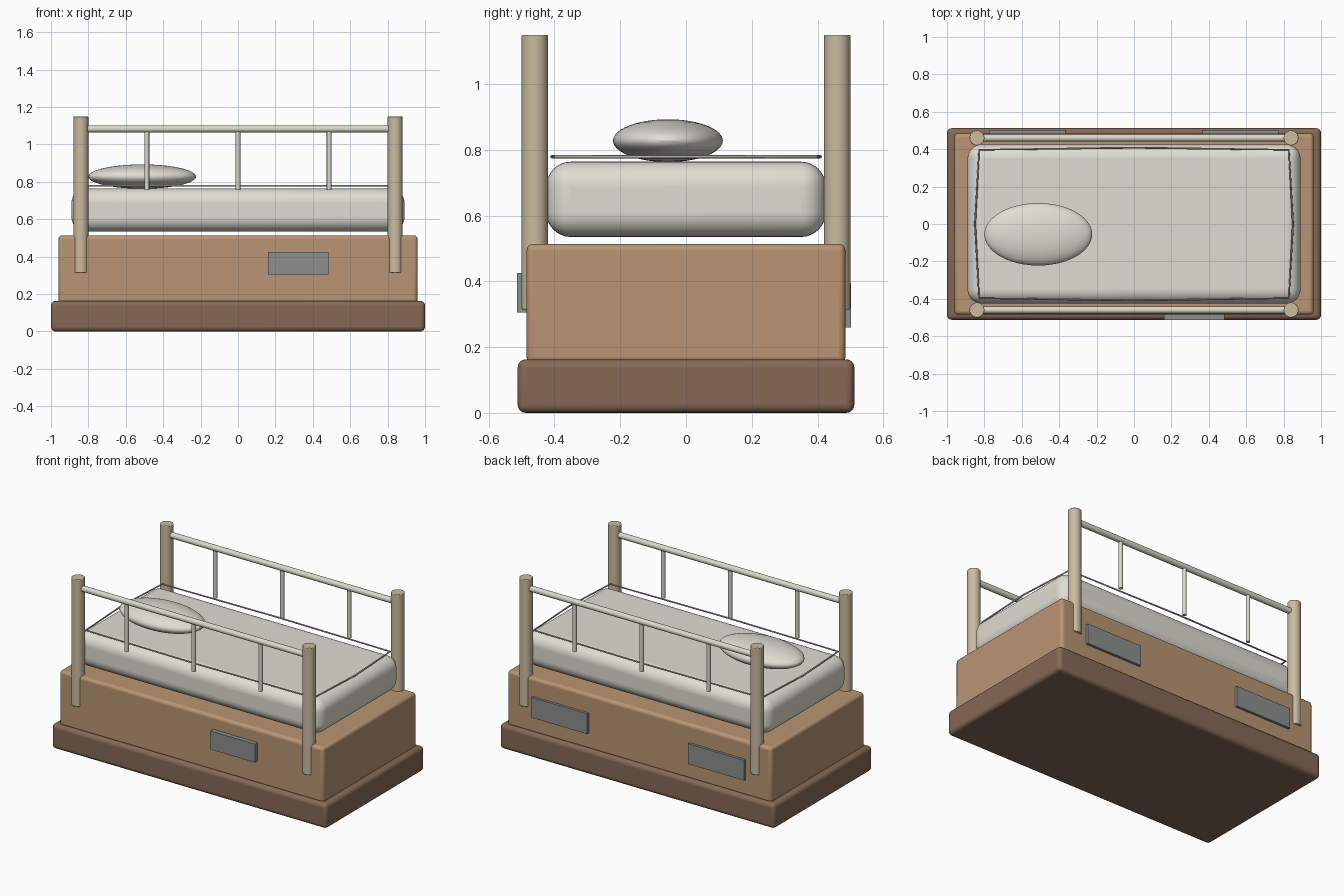
import bpy
from math import pi

cube = bpy.data.objects.get("Cube")
if cube:
    bpy.data.objects.remove(cube, do_unlink=True)


def material(name, srgb):
    color = [c ** 2.2 for c in srgb] + [1]
    mat = bpy.data.materials.new(name)
    mat.use_nodes = True
    mat.diffuse_color = color
    mat.node_tree.nodes["Principled BSDF"].inputs["Base Color"].default_value = color
    return mat


DARK_WOOD = material("dark_wood", (0.52, 0.41, 0.34))
WOOD = material("wood", (0.72, 0.58, 0.45))
PALE_WOOD = material("pale_wood", (0.79, 0.73, 0.62))
FABRIC = material("fabric", (0.87, 0.86, 0.82))
RAIL_PAINT = material("rail_paint", (0.84, 0.85, 0.79))
PIPING = material("piping", (0.70, 0.68, 0.64))
PLATE = material("plate", (0.54, 0.56, 0.55))


def finish(obj, name, mat, bevel=0, segments=3):
    obj.name = name
    obj.data.materials.append(mat)
    if bevel:
        mod = obj.modifiers.new("rounded_edges", "BEVEL")
        mod.width, mod.segments = bevel, segments
        mod.limit_method = "ANGLE"
    bpy.ops.object.shade_smooth_by_angle()
    return obj


def box(name, low, high, mat, bevel=0, segments=3):
    center = [(a + b) / 2 for a, b in zip(low, high)]
    bpy.ops.mesh.primitive_cube_add(size=1, location=center)
    obj = bpy.context.object
    obj.scale = [b - a for a, b in zip(low, high)]
    bpy.ops.object.transform_apply(location=False, rotation=False, scale=True)
    return finish(obj, name, mat, bevel, segments)


def rod(name, center, radius, length, mat, rotation=(0, 0, 0), bevel=0):
    bpy.ops.mesh.primitive_cylinder_add(vertices=32, radius=radius, depth=length,
                                        location=center, rotation=rotation)
    return finish(bpy.context.object, name, mat, bevel, 2)


# Plinth, body and mattress
box("plinth", (-1, -0.512, 0), (1, 0.512, 0.163), DARK_WOOD, 0.025, 4)
box("body", (-0.96, -0.485, 0.15), (0.96, 0.485, 0.514), WOOD, 0.02, 4)
box("mattress", (-0.89, -0.425, 0.535), (0.89, 0.425, 0.764), FABRIC, 0.075, 8)

# Pillow
bpy.ops.mesh.primitive_uv_sphere_add(segments=48, ring_count=24, radius=1,
                                     location=(-0.512, -0.055, 0.828))
pillow = bpy.context.object
pillow.scale = (0.288, 0.167, 0.065)
bpy.ops.object.transform_apply(location=False, rotation=False, scale=True)
finish(pillow, "pillow", FABRIC)

# Thin piping loop above the mattress, slightly bowed on every side
outline = [(-0.828, -0.397), (0, -0.408), (0.828, -0.397), (0.85, 0),
           (0.828, 0.397), (0, 0.408), (-0.828, 0.397), (-0.85, 0)]
curve = bpy.data.curves.new("mattress_piping", "CURVE")
curve.dimensions = "3D"
curve.bevel_depth = 0.005
curve.bevel_resolution = 2
spline = curve.splines.new("POLY")
spline.points.add(len(outline) - 1)
for point, (x, y) in zip(spline.points, outline):
    point.co = (x, y, 0.779, 1)
spline.use_cyclic_u = True
piping = bpy.data.objects.new("mattress_piping", curve)
piping.data.materials.append(PIPING)
bpy.context.collection.objects.link(piping)

# Posts, rails and balusters on both long sides
for side, y in (("front", -0.46), ("back", 0.46)):
    for hand, x in (("right", -0.84), ("left", 0.84)):
        rod(f"{side}_{hand}_post", (x, y, 0.732), 0.04, 0.836, PALE_WOOD, bevel=0.004)
    rod(f"{side}_rail", (0, y, 1.083), 0.019, 1.62, RAIL_PAINT, (0, pi / 2, 0))
    for i in (-1, 0, 1):
        rod(f"{side}_baluster_{i + 2}", (i * 0.487, y, 0.918), 0.0125, 0.325, RAIL_PAINT)

# Flat plates on the body
box("front_plate", (0.16, -0.514, 0.305), (0.483, -0.48, 0.426), PLATE)
for hand, x in (("right", -0.57), ("left", 0.57)):
    box(f"back_{hand}_plate", (x - 0.203, 0.48, 0.26), (x + 0.203, 0.502, 0.393), PLATE)
